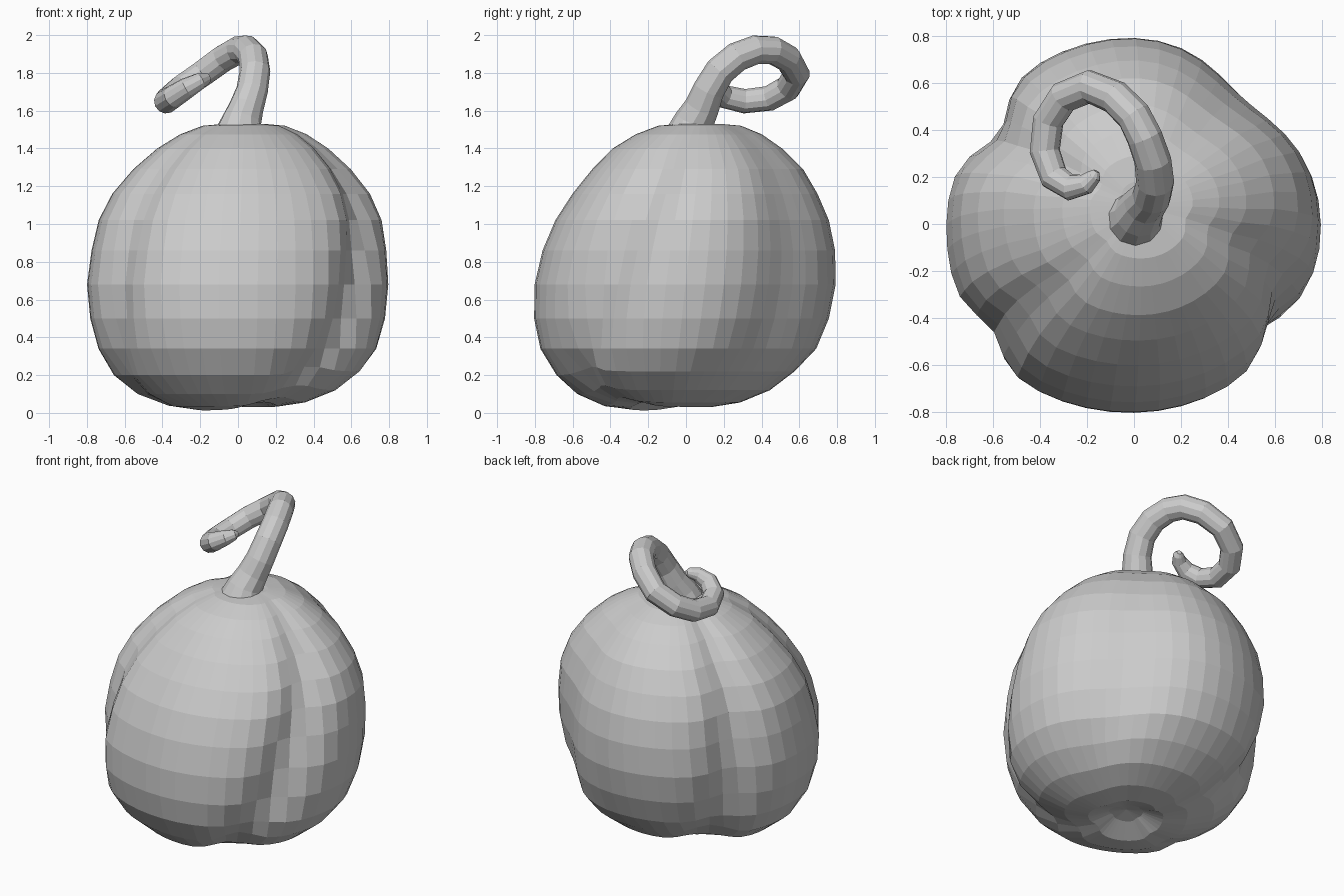
import bpy, bmesh, math

if "Cube" in bpy.data.objects:
    bpy.data.objects.remove(bpy.data.objects["Cube"])

# Body profile: (height, lobe radius), bottom to top
PROFILE = [(0.04, 0.10), (0.01, 0.22), (0.035, 0.36), (0.10, 0.51), (0.20, 0.63), (0.34, 0.73),
           (0.50, 0.78), (0.68, 0.797), (0.86, 0.775), (1.02, 0.725), (1.16, 0.65),
           (1.29, 0.56), (1.40, 0.45), (1.475, 0.335), (1.52, 0.22), (1.53, 0.11)]
# Grooves: (angle at mid height, twist in degrees per unit of height, depth, width);
# the last one is a gentle outward bulge
GROOVES = [(-34, 22, 0.12, 12), (47, 10, 0.11, 23), (146, 10, 0.13, 12), (217, 8, 0.09, 10),
           (225, 0, -0.035, 28)]
SEGMENTS = 48


def body_point(z, r, deg):
    scale = 1.0
    for angle, twist, depth, width in GROOVES:
        centre = angle + twist * (z - 0.7) - 80 * max(0, 0.55 - z) ** 2
        d = (deg - centre + 180) % 360 - 180
        scale -= depth * math.exp(-(d / width) ** 2)
    a = math.radians(deg)
    wide = 1 + 0.05 * math.exp(-((z - 1.15) / 0.2) ** 2) + 0.04 * math.exp(-((z - 0.15) / 0.15) ** 2)
    x = r * scale * wide * math.cos(a) + 0.04 * max(0, z - 0.7)
    lean = 0.11 if z < 1.3 else 0.09
    y = r * scale * math.sin(a) + lean * (z - 0.7)
    if z < 0.25:  # valley running diagonally under the body
        s = (x + y) / math.sqrt(2)
        z += 0.045 * math.exp(-((s + 0.09) / 0.12) ** 2)
        z += 0.02 * min(1, max(0, (s + 0.1) / 0.2))
    return (x, y, z)


# Lobed fruit body
bm = bmesh.new()
rings = [[bm.verts.new(body_point(z, r, 360 * i / SEGMENTS)) for i in range(SEGMENTS)]
         for z, r in PROFILE]
for low, high in zip(rings, rings[1:]):
    for i in range(SEGMENTS):
        j = (i + 1) % SEGMENTS
        bm.faces.new((low[i], low[j], high[j], high[i]))
for ring, z in ((rings[0], 0.05), (rings[-1], 1.525)):
    pole = bm.verts.new(body_point(z, 0, 0))
    for i in range(SEGMENTS):
        bm.faces.new((ring[i], ring[(i + 1) % SEGMENTS], pole))
bmesh.ops.recalc_face_normals(bm, faces=bm.faces)
mesh = bpy.data.meshes.new("pumpkin_body")
bm.to_mesh(mesh)
bm.free()
bpy.context.collection.objects.link(bpy.data.objects.new("pumpkin_body", mesh))

# Curling stem: (x, y, z, radius)
STEM = [(0.01, 0.03, 1.48, 0.135), (0.02, 0.045, 1.55, 0.105), (0.045, 0.085, 1.62, 0.092),
        (0.075, 0.12, 1.71, 0.084), (0.09, 0.18, 1.81, 0.081), (0.08, 0.27, 1.885, 0.079),
        (0.045, 0.37, 1.923, 0.077), (0.0, 0.46, 1.92, 0.075), (-0.08, 0.54, 1.875, 0.073),
        (-0.19, 0.585, 1.795, 0.071), (-0.30, 0.54, 1.72, 0.069), (-0.365, 0.44, 1.665, 0.067),
        (-0.38, 0.31, 1.65, 0.065), (-0.34, 0.20, 1.675, 0.062), (-0.27, 0.155, 1.72, 0.056),
        (-0.205, 0.17, 1.755, 0.045), (-0.17, 0.205, 1.77, 0.032), (-0.16, 0.225, 1.775, 0.014)]
curve = bpy.data.curves.new("stem", 'CURVE')
curve.dimensions = '3D'
curve.bevel_depth = 1.0
curve.bevel_resolution = 4
curve.use_fill_caps = True
spline = curve.splines.new('POLY')
spline.points.add(len(STEM) - 1)
spline.use_smooth = False
for p, (x, y, z, r) in zip(spline.points, STEM):
    p.co = (x, y, z, 1)
    p.radius = r
stem = bpy.data.objects.new("stem", curve)
bpy.context.collection.objects.link(stem)
bpy.context.view_layer.objects.active = stem
stem.select_set(True)
bpy.ops.object.convert(target='MESH')
